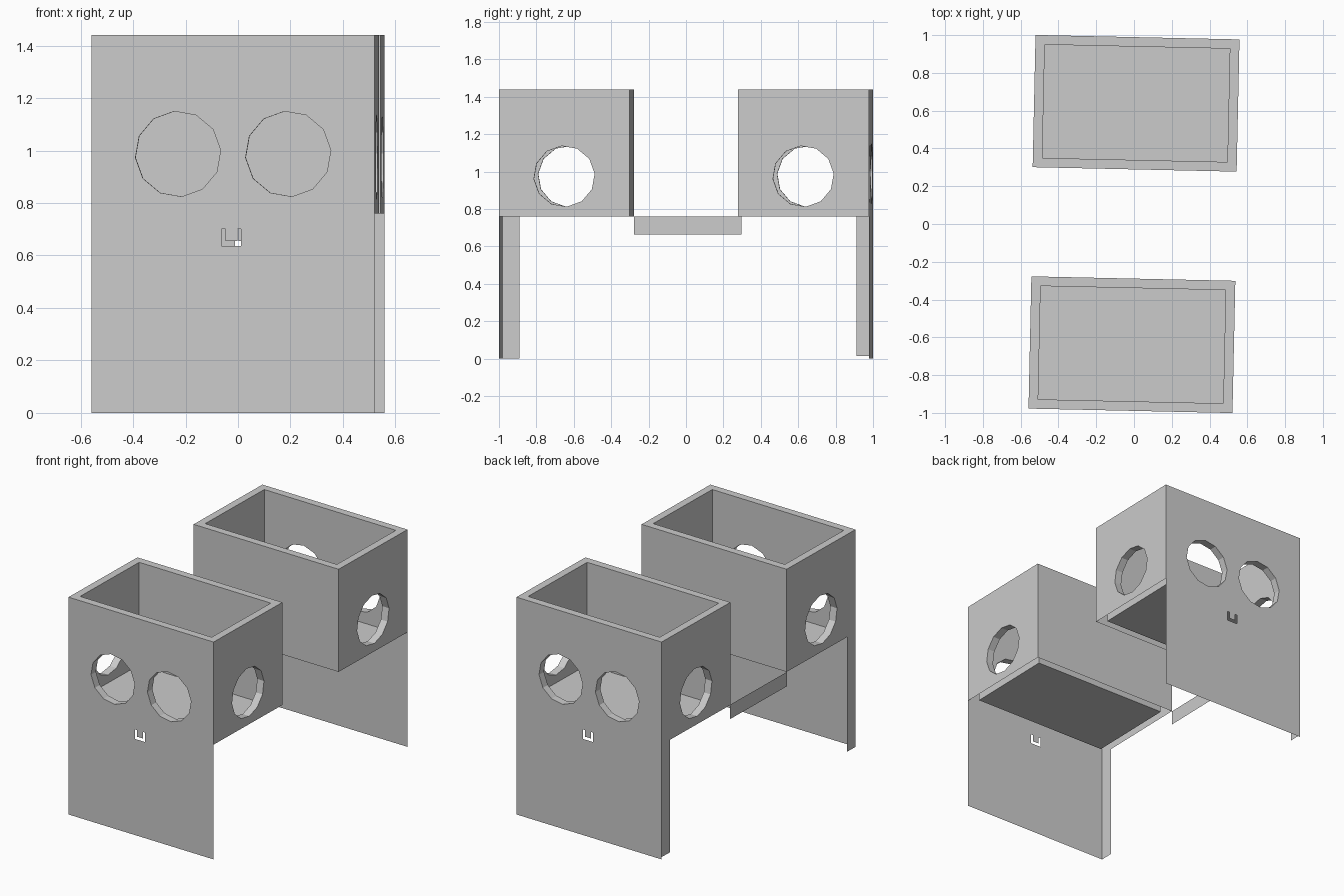
import bpy, bmesh
from math import sin, cos, pi, radians
from mathutils import Matrix, Vector

cube = bpy.data.objects.get("Cube")
if cube:
    bpy.data.objects.remove(cube)

grey = bpy.data.materials.new("plain grey")
grey.use_nodes = True
grey.diffuse_color = (0.6, 0.6, 0.6, 1)
grey.node_tree.nodes["Principled BSDF"].inputs["Base Color"].default_value = grey.diffuse_color

HALF_W, HALF_D = 0.54, 0.35      # box half width and half depth
FLOOR, TOP, THICK = 0.76, 1.44, 0.05
TURN = radians(-1.25)
OFFSET = Vector((-0.011, -0.639, 0))


def finish(name, bm, matrix=Matrix()):
    bmesh.ops.remove_doubles(bm, verts=bm.verts, dist=0.0001)
    bm.transform(matrix)
    mesh = bpy.data.meshes.new(name)
    bm.to_mesh(mesh)
    bm.free()
    mesh.materials.append(grey)
    obj = bpy.data.objects.new(name, mesh)
    bpy.context.collection.objects.link(obj)
    return obj


def circle(u, z, r=0.163, sides=12):
    angles = [radians(5) + 2 * pi * i / sides for i in range(sides)]
    return [(u + r * cos(a), z + r * sin(a)) for a in angles]


def rect(half, low, high):
    return [(-half, low), (half, low), (half, high), (-half, high)]


def sheet(bm, turn, dist, outlines, facing):
    """Flat sheet with holes; returns the vertex loops."""
    rot = Matrix.Rotation(turn, 3, 'Z')
    loops, edges = [], []
    for line in outlines:
        loop = [bm.verts.new(rot @ Vector((u, -dist, z))) for u, z in line]
        edges += [bm.edges.new((v, loop[i - 1])) for i, v in enumerate(loop)]
        loops.append(loop)
    normal = rot @ Vector((0, -facing, 0))
    made = bmesh.ops.triangle_fill(bm, edges=edges, use_beauty=True, normal=normal)
    for f in made["geom"]:
        if isinstance(f, bmesh.types.BMFace):
            f.normal_update()
            if f.normal.dot(normal) < 0:
                f.normal_flip()
    return loops


def wall(bm, turn, dist, half, holes, low=FLOOR, cuts=()):
    """Outer and inner skin of one wall, joined by hole linings and the rim."""
    outer = sheet(bm, turn, dist, [rect(half, low, TOP), *holes, *cuts], 1)
    inner = sheet(bm, turn, dist - THICK, [rect(half - THICK, FLOOR, TOP), *holes], -1)
    for a, b in zip(outer[1:len(holes) + 1], inner[1:]):
        for i in range(len(a)):
            bm.faces.new((a[i - 1], a[i], b[i], b[i - 1]))
    bm.faces.new((outer[0][3], outer[0][2], inner[0][2], inner[0][3]))


def strip(name, a, b, low, high, matrix=Matrix()):
    bm = bmesh.new()
    pts = [(*a, low), (*b, low), (*b, high), (*a, high)]
    bm.faces.new([bm.verts.new(p) for p in pts])
    return finish(name, bm, matrix)


def booth(name, spin, flap_side, flap_low):
    place = (Matrix.Rotation(spin, 4, 'Z') @ Matrix.Translation(OFFSET)
             @ Matrix.Rotation(TURN, 4, 'Z'))
    eyes = [circle(-0.21, 0.987), circle(0.21, 0.987)]
    mouth = [(-0.044, 0.637), (0.031, 0.637), (0.031, 0.7), (0.016, 0.7),
             (0.016, 0.656), (-0.029, 0.656), (-0.029, 0.7), (-0.044, 0.7)]
    port = [circle(0, 0.975)]
    bm = bmesh.new()
    # face panel down to the ground, two sides with ports, plain inner wall
    wall(bm, 0, HALF_D, HALF_W, eyes, 0, [mouth])
    wall(bm, pi / 2, HALF_W, HALF_D, port)
    wall(bm, -pi / 2, HALF_W, HALF_D, port)
    wall(bm, pi, HALF_D, HALF_W, [])
    # floor of the tray
    x, y = HALF_W - THICK, HALF_D - THICK
    corners = [(-x, -y), (x, -y), (x, y), (-x, y)]
    bm.faces.new([bm.verts.new((*c, FLOOR)) for c in corners])
    finish(name + "_box", bm, place)
    # narrow flap folded back from the panel edge
    ends = [(flap_side * HALF_W, -HALF_D + 0.088), (flap_side * HALF_W, -HALF_D)]
    if flap_side > 0:
        ends.reverse()
    strip(name + "_flap", *ends, flap_low, FLOOR, place)


booth("front", 0, -1, 0)
booth("back", pi, 1, 0.015)

# strip joining the two boxes
strip("joining_strip", (-0.533, 0.298), (-0.545, -0.278), 0.665, FLOOR)
